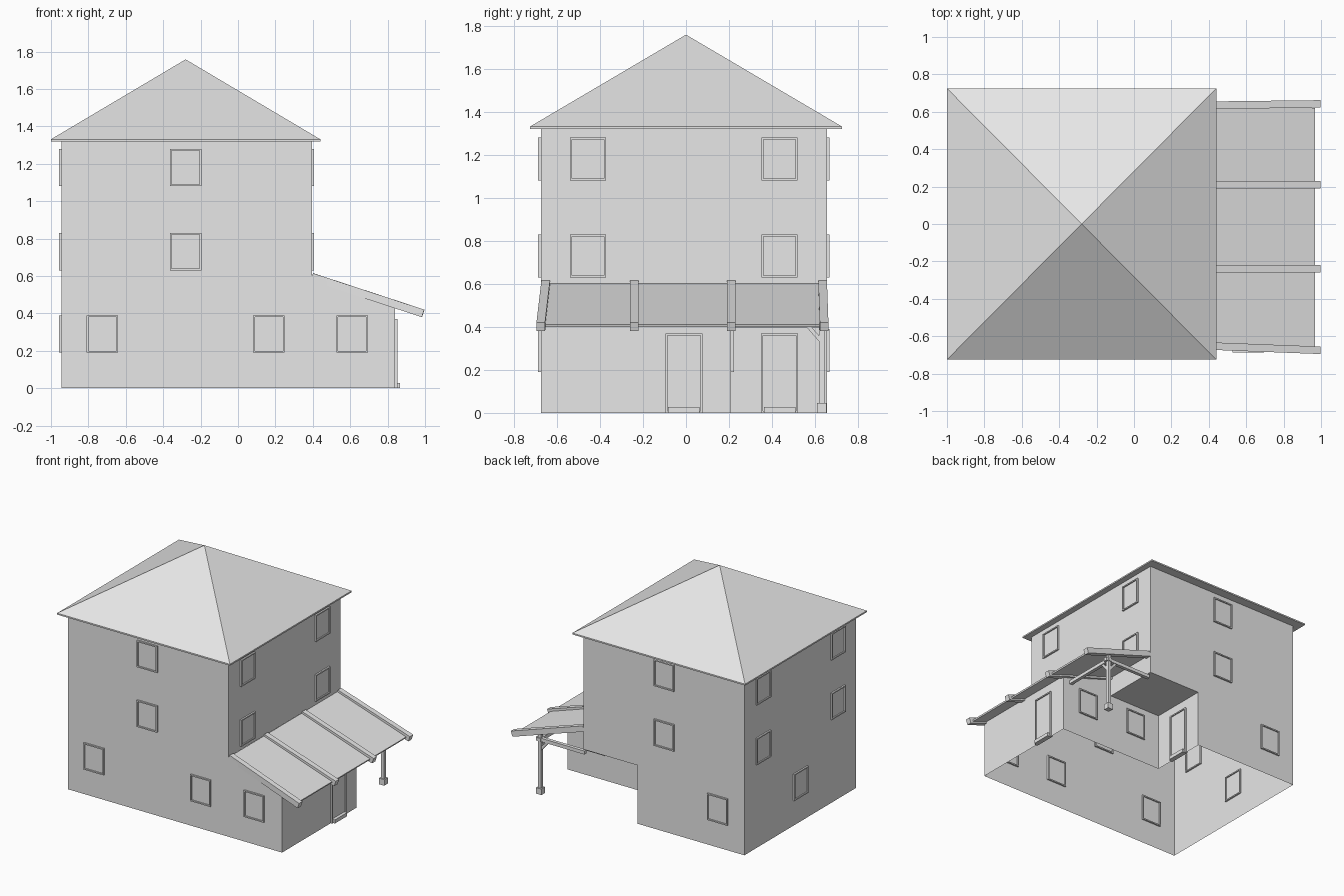
import bpy
import bmesh
from mathutils import Vector, Matrix
from math import radians

if "Cube" in bpy.data.objects:
    bpy.data.objects.remove(bpy.data.objects["Cube"])

GREY = (0.8, 0.8, 0.8, 1.0)
plaster = bpy.data.materials.new("plain_grey")
plaster.use_nodes = True
plaster.diffuse_color = GREY
plaster.node_tree.nodes["Principled BSDF"].inputs["Base Color"].default_value = GREY

# Main dimensions
LEFT, RIGHT, ANNEX, RECESS = -0.945, 0.395, 0.84, -0.054
FRONT, BACK, PORCH = -0.675, 0.655, 0.21
TOP, CEILING, LEAN_HIGH, LEAN_LOW = 1.325, 0.44, 0.6, 0.45


def finish(name, bm):
    mesh = bpy.data.meshes.new(name)
    bm.to_mesh(mesh)
    bm.free()
    mesh.materials.append(plaster)
    obj = bpy.data.objects.new(name, mesh)
    bpy.context.collection.objects.link(obj)
    return obj


def beam(name, start, end, width, height):
    """Squared timber between two points."""
    a, b = Vector(start), Vector(end)
    bm = bmesh.new()
    bmesh.ops.create_cube(bm, size=1)
    turn = (b - a).to_track_quat('X', 'Z').to_matrix().to_4x4()
    size = Matrix.Diagonal(((b - a).length, width, height, 1))
    bm.transform(Matrix.Translation((a + b) / 2) @ turn @ size)
    return finish(name, bm)


def block(name, low, high):
    a, b = Vector(low), Vector(high)
    bm = bmesh.new()
    bmesh.ops.create_cube(bm, size=1)
    bm.transform(Matrix.Translation((a + b) / 2) @ Matrix.Diagonal((*(b - a), 1)))
    return finish(name, bm)


def opening(name, x, y, z, angle, width=0.168, height=0.2):
    """Framed panel with recessed pane; angle 0 faces the front."""
    bm = bmesh.new()
    bmesh.ops.create_cube(bm, size=1)
    bm.transform(Matrix.Diagonal((width, 0.024, height, 1)))
    bm.normal_update()
    panes = [f for f in bm.faces if abs(f.normal.y) > 0.9]
    bmesh.ops.inset_individual(bm, faces=panes, thickness=0.013)
    for pane in panes:
        push = pane.normal * -0.009
        rim = bmesh.ops.extrude_discrete_faces(bm, faces=[pane])["faces"][0]
        bmesh.ops.translate(bm, verts=rim.verts, vec=push)
    bm.transform(Matrix.Translation((x, y, z)) @ Matrix.Rotation(radians(angle), 4, 'Z'))
    return finish(name, bm)


# Wall shell, open below, with a recessed corner on the ground floor
bm = bmesh.new()


def wall(axis, at, outline):
    points = [(at, u, z) if axis == "x" else (u, at, z) for u, z in outline]
    bm.faces.new([bm.verts.new(p) for p in points])


wall("y", FRONT, [(LEFT, 0), (ANNEX, 0), (ANNEX, LEAN_LOW), (RIGHT, LEAN_HIGH),
                  (RIGHT, TOP), (LEFT, TOP)])
wall("y", BACK, [(LEFT, 0), (RECESS, 0), (RECESS, CEILING), (RIGHT, CEILING),
                 (RIGHT, TOP), (LEFT, TOP)])
wall("y", PORCH, [(RECESS, 0), (ANNEX, 0), (ANNEX, LEAN_LOW), (RIGHT, LEAN_HIGH),
                  (RIGHT, CEILING), (RECESS, CEILING)])
wall("x", LEFT, [(FRONT, 0), (BACK, 0), (BACK, TOP), (FRONT, TOP)])
wall("x", ANNEX, [(FRONT, 0), (PORCH, 0), (PORCH, LEAN_LOW), (FRONT, LEAN_LOW)])
wall("x", RECESS, [(PORCH, 0), (BACK, 0), (BACK, CEILING), (PORCH, CEILING)])
wall("x", RIGHT, [(FRONT, LEAN_HIGH), (PORCH, LEAN_HIGH), (PORCH, CEILING),
                  (BACK, CEILING), (BACK, TOP), (FRONT, TOP)])
corners = [(RECESS, PORCH), (RIGHT, PORCH), (RIGHT, BACK), (RECESS, BACK)]
bm.faces.new([bm.verts.new((x, y, CEILING)) for x, y in corners])
bmesh.ops.remove_doubles(bm, verts=bm.verts, dist=0.0001)
bmesh.ops.recalc_face_normals(bm, faces=bm.faces)
finish("walls", bm)

# Pyramid roof with a thin eave
bm = bmesh.new()
rim = [(-1, -0.725), (0.44, -0.725), (0.44, 0.725), (-1, 0.725)]
low = [bm.verts.new((x, y, 1.32)) for x, y in rim]
high = [bm.verts.new((x, y, 1.331)) for x, y in rim]
apex = bm.verts.new((-0.28, 0, 1.758))
bm.faces.new(low[::-1])
for i in range(4):
    j = (i + 1) % 4
    bm.faces.new((low[i], low[j], high[j], high[i]))
    bm.faces.new((high[i], high[j], apex))
finish("main_roof", bm)

# Windows
GROUND, MIDDLE, UPPER = 0.29, 0.73, 1.18
for x in (-0.725, 0.165, 0.61):
    opening("front_ground_window", x, FRONT, GROUND, 0)
for x in (0.165, 0.61):
    opening("porch_window", x, PORCH, GROUND, 180)
opening("back_ground_window", -0.725, BACK, GROUND, 180)
opening("side_ground_window", LEFT, -0.01, GROUND, -90)
for z in (MIDDLE, UPPER):
    opening("front_window", -0.28, FRONT, z, 0)
    opening("back_window", -0.28, BACK, z, 180)
    for y in (-0.455, 0.435):
        opening("left_side_window", RIGHT, y, z, 90)
        opening("right_side_window", LEFT, y, z, -90)

# Doors with sills
for x, y in ((ANNEX, -0.01), (RECESS, 0.435)):
    opening("door", x, y, 0.185, 90, 0.172, 0.37)
    block("door_sill", (x, y - 0.073, 0), (x + 0.026, y + 0.073, 0.027))

# Lean-to roof with rafters
beam("lean_to_roof", (RIGHT, -0.018, 0.595), (0.965, -0.018, 0.405), 1.276, 0.012)
for y0, y1 in ((-0.652, -0.675), (-0.24, -0.24), (0.21, 0.21), (0.635, 0.642)):
    beam("rafter", (RIGHT, y0, 0.595), (0.99, y1, 0.4), 0.04, 0.042)

# Porch post with footing, ties and braces
PX, PY = 0.77, 0.632
block("post", (PX - 0.013, PY - 0.013, 0), (PX + 0.013, PY + 0.013, 0.46))
block("post_footing", (PX - 0.022, PY - 0.022, 0), (PX + 0.022, PY + 0.022, 0.045))
beam("tie_beam", (RIGHT, PY, 0.41), (PX + 0.03, PY, 0.41), 0.026, 0.026)
beam("cross_beam", (PX, PORCH, 0.41), (PX, PY + 0.02, 0.41), 0.026, 0.026)
beam("side_brace", (PX, PY, 0.33), (PX, PY - 0.07, 0.41), 0.018, 0.018)
beam("inner_brace", (PX, PY, 0.33), (PX - 0.07, PY, 0.41), 0.018, 0.018)
